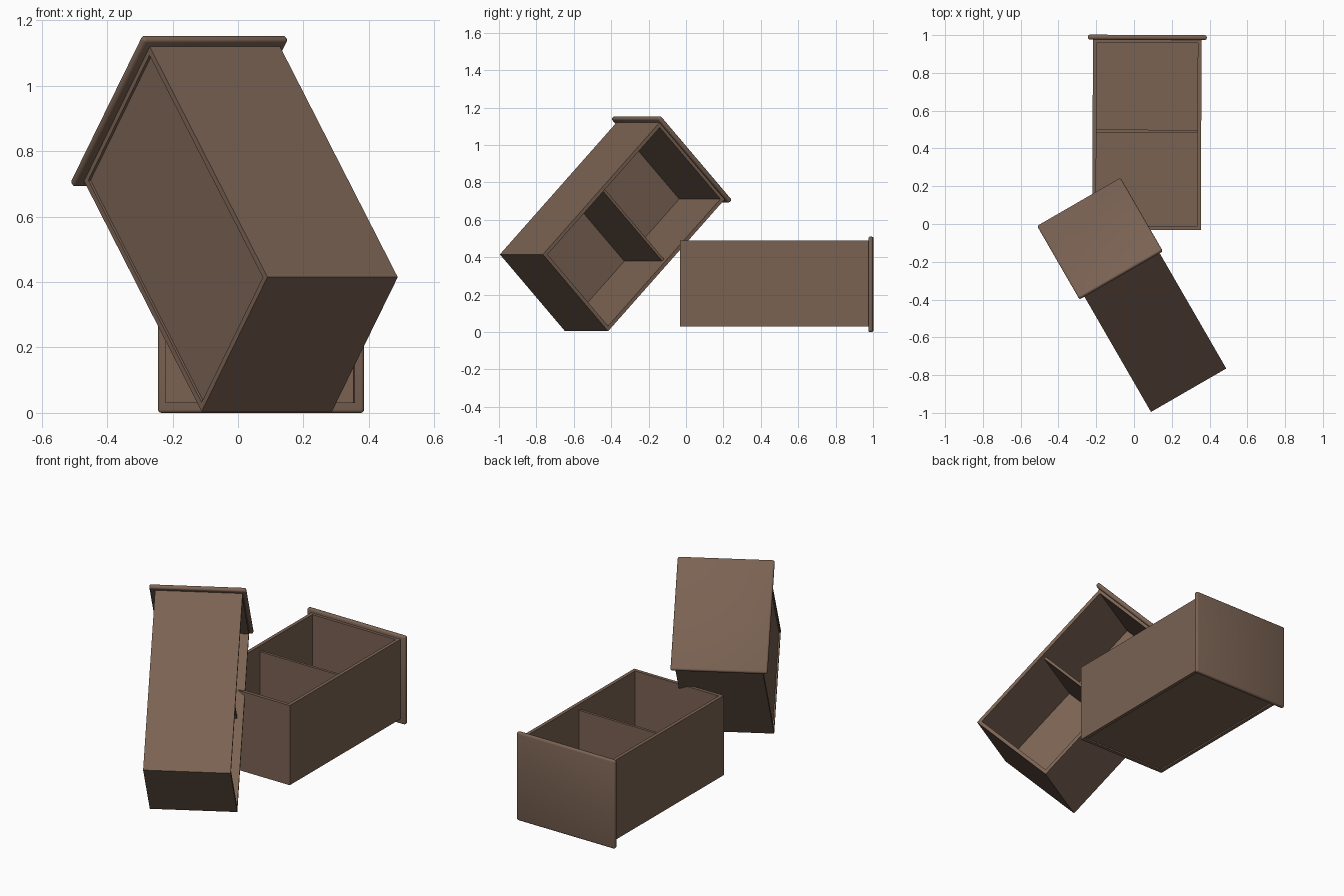
import bpy, bmesh, math
from mathutils import Matrix, Vector

if "Cube" in bpy.data.objects:
    bpy.data.objects.remove(bpy.data.objects["Cube"])

wood = bpy.data.materials.new("brown_wood")
wood.diffuse_color = (0.195, 0.123, 0.086, 1)
wood.use_nodes = True
wood.node_tree.nodes["Principled BSDF"].inputs["Base Color"].default_value = wood.diffuse_color

HW, L, H, T = 0.2875, 1.01, 0.46, 0.02   # half width, length, height, board thickness


def board(name, lo, hi, frame, round_edge=0):
    """Box between two local corners, placed in the drawer's frame."""
    lo, hi = Vector(lo), Vector(hi)
    bm = bmesh.new()
    bmesh.ops.create_cube(bm, size=1)
    for v in bm.verts:
        v.co = Vector((lo[i] + (v.co[i] + 0.5) * (hi[i] - lo[i]) for i in range(3)))
    if round_edge:
        bmesh.ops.bevel(bm, geom=bm.edges[:], offset=round_edge, segments=3,
                        profile=0.5, affect='EDGES')
        for f in bm.faces:
            f.smooth = True
    me = bpy.data.meshes.new(name)
    bm.to_mesh(me)
    bm.free()
    me.materials.append(wood)
    ob = bpy.data.objects.new(name, me)
    ob.matrix_world = frame
    bpy.context.collection.objects.link(ob)
    return ob


def drawer(name, frame):
    # side walls
    for side, x in (("left", -HW), ("right", HW - T)):
        board(f"{name}_{side}_wall", (x, 0, 0), (x + T, L, H), frame)
    # end walls between the sides
    for end, y in (("back", 0), ("front", L - T)):
        board(f"{name}_{end}_wall", (-HW + T, y, 0), (HW - T, y + T, H), frame)
    # bottom, slightly recessed, and the lower divider
    board(f"{name}_bottom", (-HW + T, T, 0.008), (HW - T, L - T, T), frame)
    board(f"{name}_divider", (-HW + T, 0.515, T), (HW - T, 0.53, H - 0.033), frame)
    # overhanging face panel with rounded edges
    board(f"{name}_face_panel", (-0.315, L - 0.003, -0.03), (0.315, L + 0.022, 0.48),
          frame, 0.01)


# drawer lying flat, turned very slightly
drawer("flat_drawer", Matrix.Translation((0.066, -0.031, 0.03)) @ Matrix.Rotation(math.radians(-0.25), 4, 'Z'))

# drawer on its side, leaning on a corner: yaw 30 degrees, tilt about 45 degrees
c, s = math.cos(math.radians(45.6)), math.sin(math.radians(45.6))
p, q = math.cos(math.radians(30)), 0.5
w = Vector((-q * c, p * c, -s))
l = Vector((-q * s, p * s, c))
h = Vector((p, q, 0))
origin = Vector((0.09, -0.995, 0.415)) + w * HW
m = Matrix((w, l, h)).transposed().to_4x4()
drawer("tilted_drawer", Matrix.Translation(origin) @ m)
